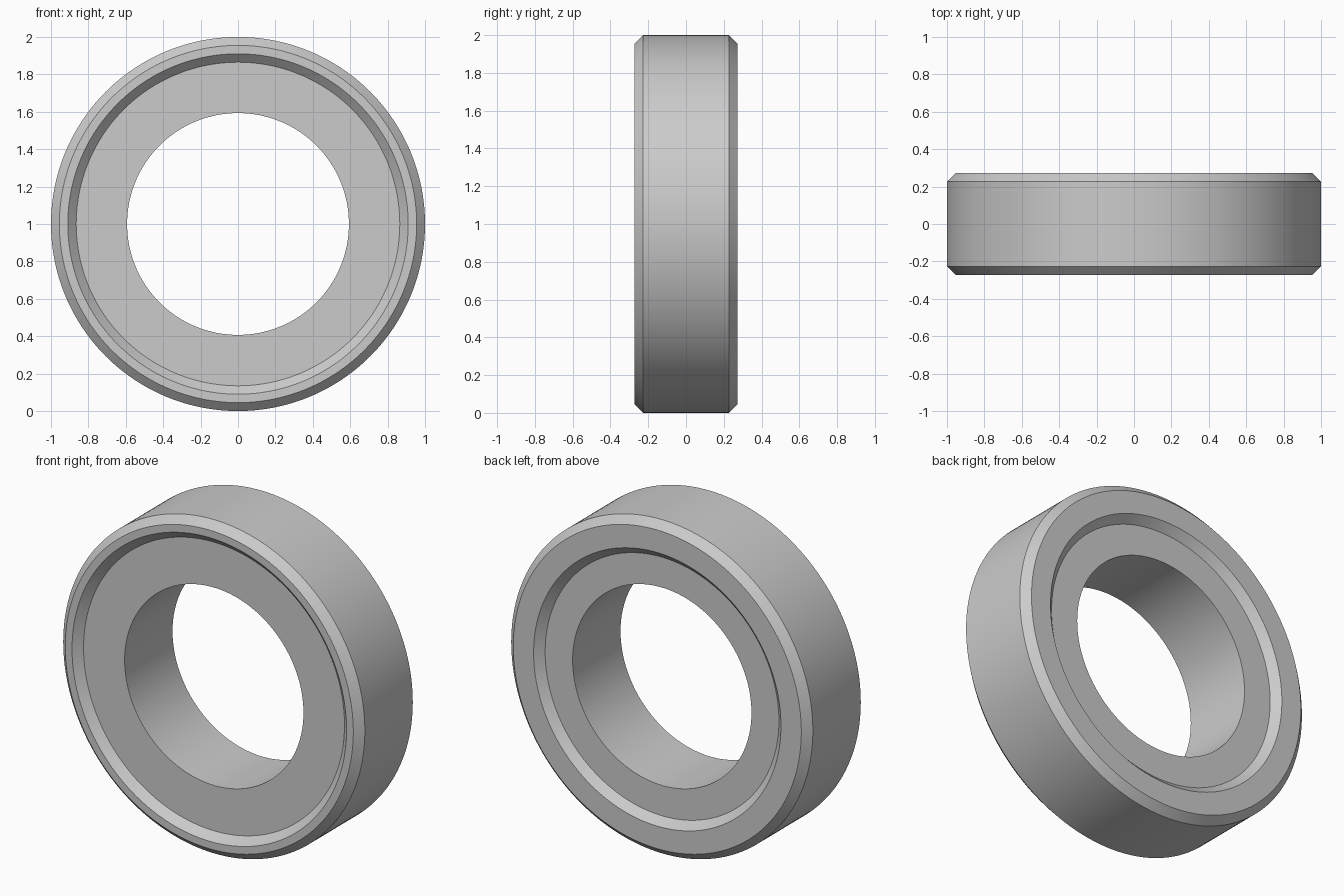
import bpy
import bmesh
import math
from mathutils import Vector

cube = bpy.data.objects.get("Cube")
if cube:
    bpy.data.objects.remove(cube, do_unlink=True)

OUTER, BORE, HALF = 1.0, 0.593, 0.272
BEVEL = 0.045
FRONT_RIM, BACK_RIM = 0.91, 0.82
SEGMENTS = 192


def half_profile(side, rim):
    """Bore edge to outer wall on one side: recessed face, cone, rim, chamfer."""
    inner = HALF - BEVEL
    return [
        (BORE, side * inner),
        (rim - BEVEL, side * inner),
        (rim, side * HALF),
        (OUTER - BEVEL, side * HALF),
        (OUTER, side * inner),
    ]


# Closed cross-section, front half then back half
profile = half_profile(-1, FRONT_RIM) + half_profile(1, BACK_RIM)[::-1]

# Revolve the section around the y axis
bm = bmesh.new()
verts = [bm.verts.new((r, y, 0)) for r, y in profile]
edges = [bm.edges.new((v, verts[(i + 1) % len(verts)])) for i, v in enumerate(verts)]
bmesh.ops.spin(bm, geom=verts + edges, cent=Vector((0, 0, 0)), axis=Vector((0, 1, 0)),
               angle=math.tau, steps=SEGMENTS, use_merge=False)
bmesh.ops.remove_doubles(bm, verts=bm.verts[:], dist=0.0005)
bmesh.ops.translate(bm, verts=bm.verts[:], vec=(0, 0, OUTER))
bmesh.ops.recalc_face_normals(bm, faces=bm.faces[:])

mesh = bpy.data.meshes.new("ring")
bm.to_mesh(mesh)
bm.free()
ring = bpy.data.objects.new("ring", mesh)
bpy.context.collection.objects.link(ring)

# Smooth walls with crisp chamfer edges
bpy.ops.object.select_all(action='DESELECT')
ring.select_set(True)
bpy.context.view_layer.objects.active = ring
bpy.ops.object.shade_smooth_by_angle(angle=math.radians(30))
